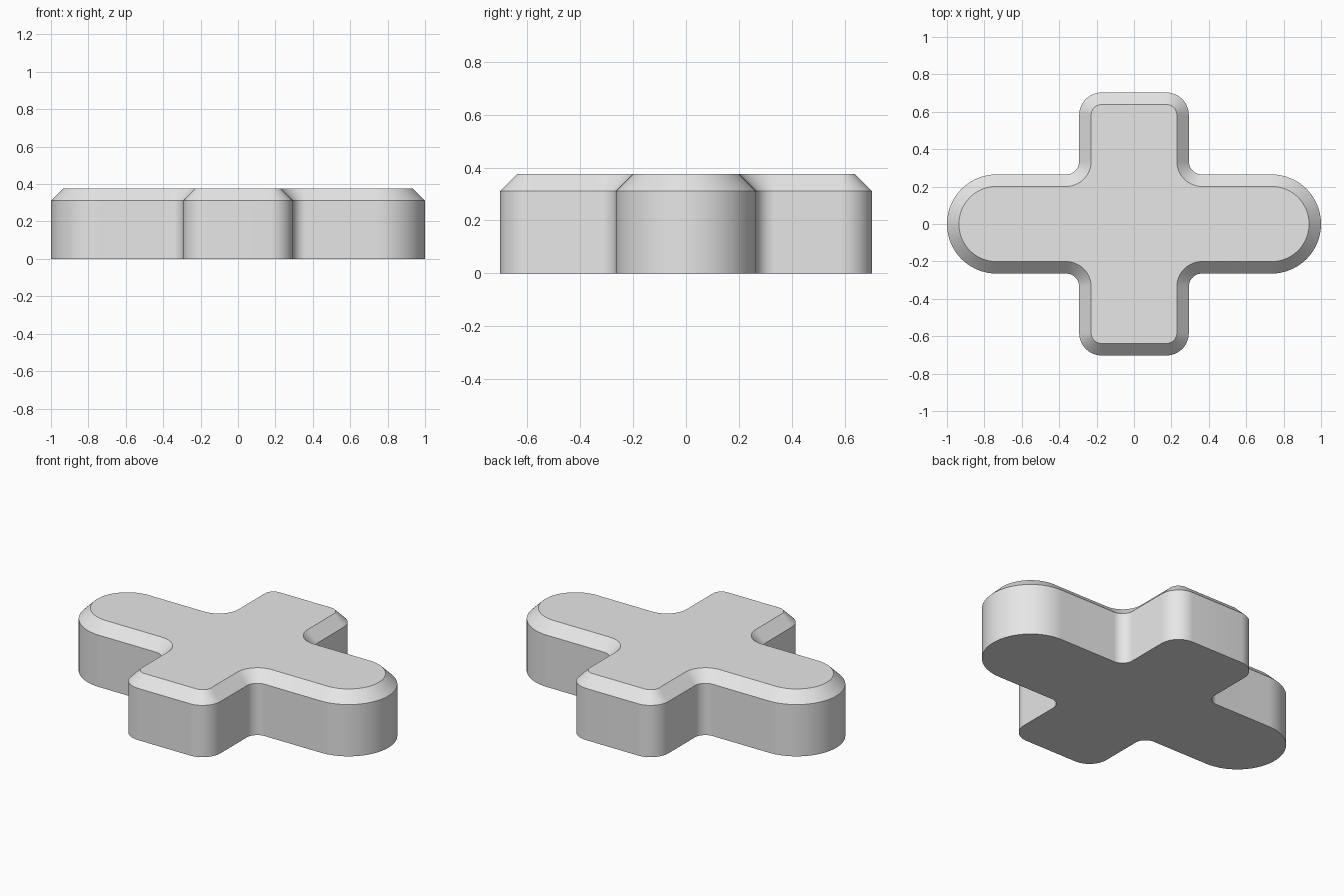
import bpy
import bmesh
from math import cos, sin, pi

cube = bpy.data.objects.get("Cube")
if cube:
    bpy.data.objects.remove(cube)

# Overall sizes of the pad
LONG, SIDE = 1.0, 0.703              # half lengths of the arms
LONG_HALF, SIDE_HALF = 0.265, 0.293  # half widths of the arms
FILLET, CORNER = 0.07, 0.12
HEIGHT, CHAMFER = 0.375, 0.064


def arc(cx, cy, radius, start, end, steps):
    angles = [start + (end - start) * i / steps for i in range(steps + 1)]
    return [(cx + radius * cos(a), cy + radius * sin(a)) for a in angles]


def outline(inset):
    """Cross outline: one quarter, mirrored, then turned half way round."""
    quarter = arc(LONG - LONG_HALF, 0, LONG_HALF - inset, 0, pi / 2, 24)
    quarter += arc(SIDE_HALF + FILLET, LONG_HALF + FILLET, FILLET + inset,
                   1.5 * pi, pi, 14)
    quarter += arc(SIDE_HALF - CORNER, SIDE - CORNER, CORNER - inset,
                   0, pi / 2, 14)
    half = quarter + [(-x, y) for x, y in reversed(quarter)][:-1]
    return half + [(-x, -y) for x, y in half]


# Walls, chamfer, top and underside from three stacked outlines
bm = bmesh.new()
levels = [(0, 0), (0, HEIGHT - CHAMFER), (CHAMFER, HEIGHT)]
rings = [[bm.verts.new((x, y, z)) for x, y in outline(inset)]
         for inset, z in levels]
for low, high in zip(rings, rings[1:]):
    for i in range(len(low)):
        j = (i + 1) % len(low)
        bm.faces.new((low[i], low[j], high[j], high[i]))
bm.faces.new(rings[-1])
bm.faces.new(list(reversed(rings[0])))
mesh = bpy.data.meshes.new("cross_pad")
bm.to_mesh(mesh)
bm.free()

pad = bpy.data.objects.new("cross_pad", mesh)
bpy.context.collection.objects.link(pad)

# Plain light grey
grey = bpy.data.materials.new("light_grey")
grey.use_nodes = True
color = (0.8, 0.8, 0.8, 1)
grey.diffuse_color = color
grey.node_tree.nodes["Principled BSDF"].inputs["Base Color"].default_value = color
mesh.materials.append(grey)

# Smooth rounded walls with crisp chamfer edges
bpy.ops.object.select_all(action="DESELECT")
pad.select_set(True)
bpy.context.view_layer.objects.active = pad
bpy.ops.object.shade_smooth_by_angle(angle=pi / 6)
